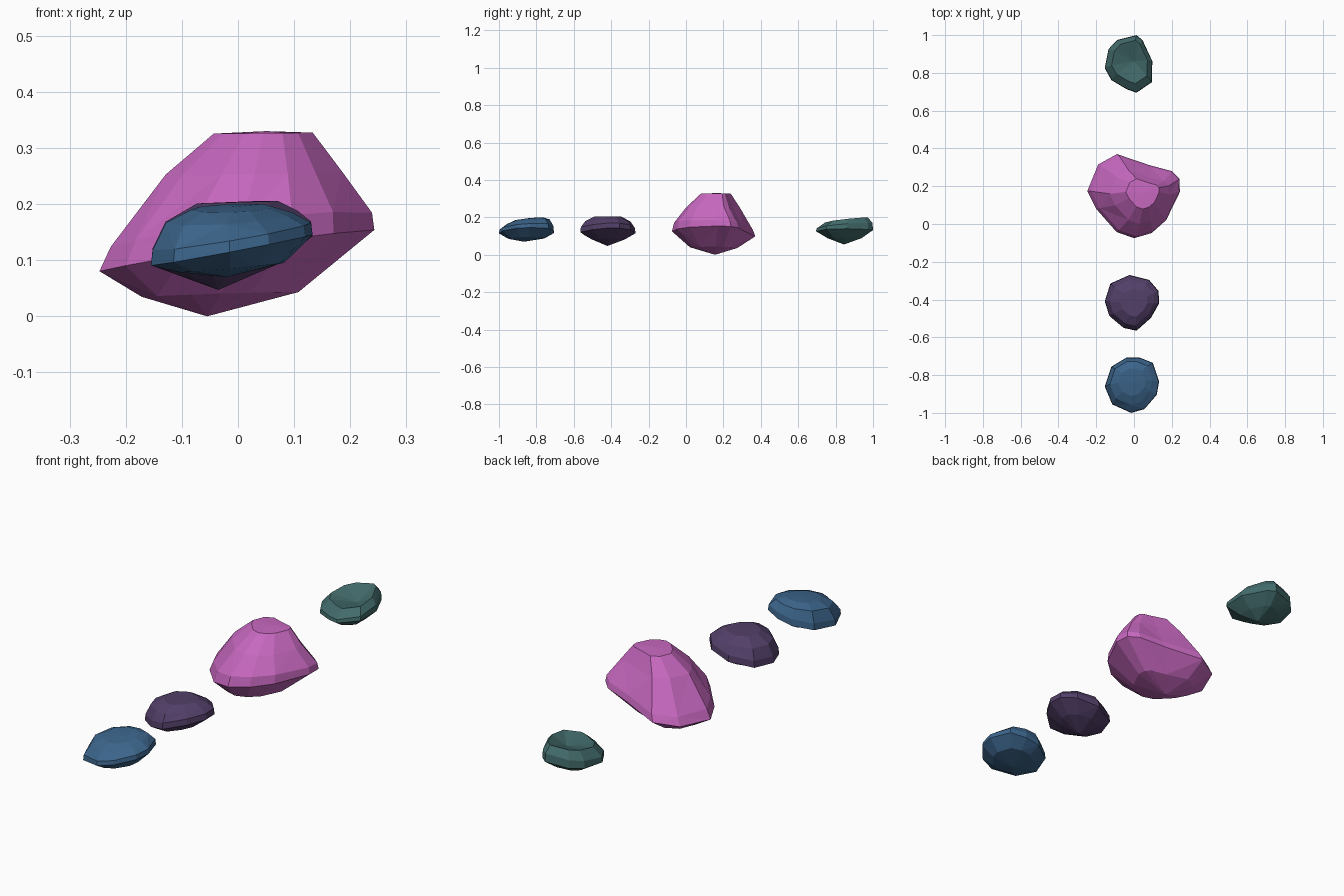
import bpy, bmesh


def rock(name, color, outline, levels, bottom, top):
    """Loft a plan outline through levels (scale, z, dx, dy, tilt_x, tilt_y)."""
    xs, ys = zip(*outline)
    cx, cy = (min(xs) + max(xs)) / 2, (min(ys) + max(ys)) / 2
    bm = bmesh.new()
    rings = []
    for s, z, dx, dy, tx, ty in levels:
        ring = []
        for x, y in outline:
            u, v = dx + s * (x - cx), dy + s * (y - cy)
            ring.append(bm.verts.new((cx + u, cy + v, z + tx * u + ty * v)))
        rings.append(ring)
    n = len(outline)
    for k, (a, b) in enumerate(zip(rings, rings[1:])):
        for i in range(n):
            j = (i + 1) % n
            if (i + k) % 2:
                bm.faces.new((a[i], a[j], b[j]))
                bm.faces.new((a[i], b[j], b[i]))
            else:
                bm.faces.new((a[i], a[j], b[i]))
                bm.faces.new((a[j], b[j], b[i]))
    for ring, pole in ((rings[0], bottom), (rings[-1], top)):
        p = bm.verts.new(pole)
        for i in range(n):
            bm.faces.new((ring[i], ring[(i + 1) % n], p))
    bmesh.ops.recalc_face_normals(bm, faces=bm.faces)
    mesh = bpy.data.meshes.new(name)
    bm.to_mesh(mesh)
    bm.free()
    mat = bpy.data.materials.new(name + "_color")
    mat.diffuse_color = (*color, 1)
    mesh.materials.append(mat)
    bpy.context.collection.objects.link(bpy.data.objects.new(name, mesh))


# Flat blue stone at the front, tilted up to the right
rock("blue_stone", (0.045, 0.13, 0.26),
     [(-.155, -.86), (-.115, -.955), (-.015, -1), (.055, -.98), (.12, -.905), (.133, -.835),
      (.10, -.735), (.03, -.707), (-.04, -.707), (-.12, -.755)],
     [(.65, .087, 0, 0, .09, .02), (1, .118, 0, 0, .19, .02), (.98, .142, 0, 0, .17, .05),
      (.78, .175, -.005, .01, .07, .1), (.5, .191, 0, .015, .03, .1)],
     (-.02, -.866, .07), (0, -.84, .196))

# Purple stone
rock("purple_stone", (0.085, 0.05, 0.14),
     [(-.155, -.41), (-.13, -.487), (-.055, -.55), (.013, -.565), (.09, -.497), (.133, -.42),
      (.13, -.355), (.08, -.296), (-.024, -.27), (-.125, -.315)],
     [(.6, .083, -.01, 0, .1, 0), (1, .117, 0, 0, .18, 0), (.98, .145, 0, 0, .17, 0),
      (.82, .178, 0, 0, .08, 0), (.5, .203, .01, 0, .03, 0)],
     (-.035, -.42, .047), (.02, -.42, .205))

# Large pink boulder with a flat crown
rock("pink_boulder", (0.58, 0.14, 0.53),
     [(-.247, .175), (-.2, .08), (-.093, -.042), (0, -.075), (.093, -.048), (.17, .02),
      (.243, .17), (.24, .24), (.2, .28), (.08, .312), (-.09, .37), (-.19, .315)],
     [(.57, .04, -.03, 0, .03, -.01), (1, .118, 0, 0, .15, -.03), (.95, .155, .008, 0, .13, -.07),
      (.64, .255, .03, -.005, .02, .02), (.36, .326, .047, .012, .01, 0)],
     (-.055, .155, 0), (.05, .165, .33))

# Green stone at the back with a hollow top and raised rear corner
rock("green_stone", (0.055, 0.145, 0.145),
     [(-.155, .825), (-.12, .762), (-.04, .714), (.013, .695), (.095, .751), (.097, .862),
      (.045, .974), (.013, 1), (-.09, .974), (-.135, .926)],
     [(.6, .087, 0, 0, .08, 0), (1, .124, 0, 0, .12, .02), (.98, .15, 0, 0, .12, .1),
      (.75, .182, .005, .01, .08, .12)],
     (-.01, .845, .055), (0, .86, .155))
